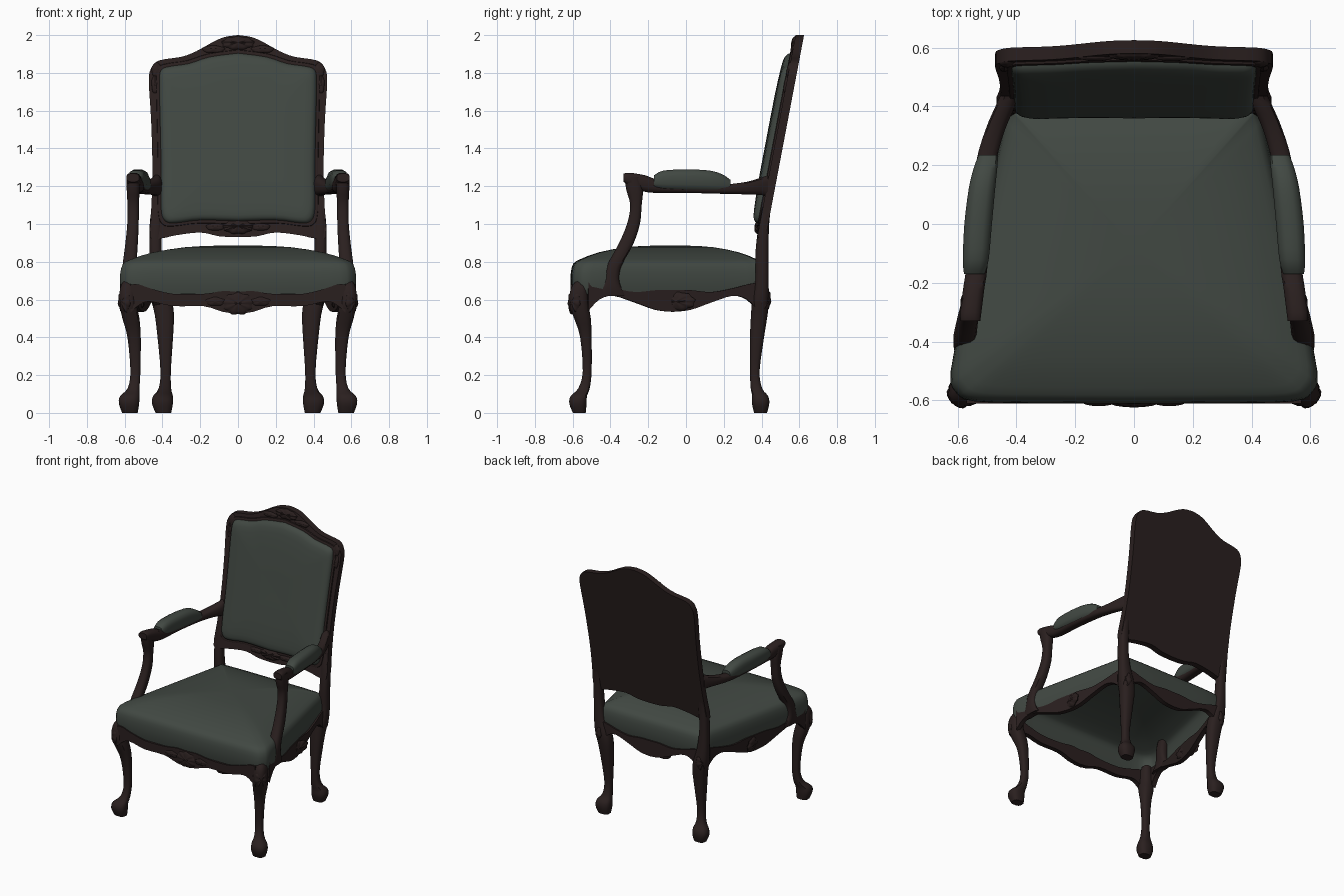
import bpy, bmesh, math
from mathutils import Vector, Matrix

cube = bpy.data.objects.get("Cube")
if cube:
    bpy.data.objects.remove(cube, do_unlink=True)


def material(name, rgb):
    m = bpy.data.materials.new(name)
    m.use_nodes = True
    m.diffuse_color = (*rgb, 1)
    m.node_tree.nodes["Principled BSDF"].inputs["Base Color"].default_value = (*rgb, 1)
    return m


WOOD = material("dark_wood", (0.023, 0.014, 0.0135))
FABRIC = material("grey_green_fabric", (0.053, 0.065, 0.055))
SIDES = (("left", 1), ("right", -1))


def finish(name, bm, mat):
    bmesh.ops.recalc_face_normals(bm, faces=bm.faces)
    mesh = bpy.data.meshes.new(name)
    bm.to_mesh(mesh)
    bm.free()
    mesh.materials.append(mat)
    ob = bpy.data.objects.new(name, mesh)
    bpy.context.collection.objects.link(ob)
    bpy.ops.object.select_all(action='DESELECT')
    ob.select_set(True)
    bpy.context.view_layer.objects.active = ob
    bpy.ops.object.shade_smooth_by_angle(angle=math.radians(40))
    return ob


def smooth(pts, steps=3):
    """Catmull-Rom resampling of tuples of any length."""
    p = [pts[0], *pts, pts[-1]]
    out = []
    for a, b, c, d in zip(p, p[1:], p[2:], p[3:]):
        for i in range(steps):
            t = i / steps
            out.append(tuple(
                (2 * k + (m - j) * t + (2 * j - 5 * k + 4 * m - n) * t * t
                 + (3 * k - j - 3 * m + n) * t ** 3) / 2
                for j, k, m, n in zip(a, b, c, d)))
    return out + [tuple(pts[-1])]


def skin(name, rings, mat, open_start=False):
    """Join closed rings of points and cap the ends with fans."""
    bm = bmesh.new()
    loops = [[bm.verts.new(p) for p in r] for r in rings]
    n = len(loops[0])
    for a, b in zip(loops, loops[1:]):
        for i in range(n):
            j = (i + 1) % n
            bm.faces.new((a[i], a[j], b[j], b[i]))
    for loop in loops[-1:] if open_start else (loops[0], loops[-1]):
        mid = bm.verts.new(sum((v.co for v in loop), Vector()) / n)
        for i in range(n):
            bm.faces.new((loop[i], loop[(i + 1) % n], mid))
    return finish(name, bm, mat)


def limb(name, path, mat, axis='z', sx=1, sides=12):
    """Rounded-square sweep; path rows are x, y, z, half width, half depth."""
    rings = []
    for x, y, z, a, b in smooth(path):
        ring = []
        for i in range(sides):
            t = math.tau * (i + 0.5) / sides
            u, v = (math.copysign(abs(f) ** 0.7, f) for f in (math.cos(t), math.sin(t)))
            off = (a * u, b * v, 0) if axis == 'z' else (a * u, 0, b * v)
            ring.append((sx * (x + off[0]), y + off[1], z + off[2]))
        rings.append(ring)
    return skin(name, rings, mat)


def mirrored(half, steps=3):
    h = smooth(half, steps)
    return h + [(-x, y) for x, y in h[-2:0:-1]]


def layered(name, outline, centre, layers, place, mat, open_start=False):
    """Scaled copies of an outline stacked by depth."""
    cx, cy = centre
    rings = [[place(cx + (x - cx) * s, cy + (y - cy) * s, d) for x, y in outline]
             for s, d in layers]
    return skin(name, rings, mat, open_start)


def rail(name, start, end, half, thick=0.017):
    """Shaped apron; half rows are fraction from the middle, bottom, top."""
    p0, p1 = Vector(start), Vector(end)
    side = (p1 - p0).orthogonal().normalized() * thick
    h = smooth(half)
    rows = [(-t, b, c) for t, b, c in h[:0:-1]] + h
    rings = []
    for t, low, high in rows:
        c = p0.lerp(p1, 0.5 + t / 2)
        o, i = c + side, c - side
        rings.append([(*o, low), (*o, high), (*i, high), (*i, low)])
    return skin(name, rings, WOOD)


def shell(name, loc, size, turn=0, tilt=0, lobes=9):
    """Fluted oval carving facing -y before turning."""
    bm = bmesh.new()
    bmesh.ops.create_uvsphere(bm, u_segments=lobes * 4, v_segments=8, radius=1,
                              matrix=Matrix.Rotation(math.pi / 2, 4, 'X'))
    for v in bm.verts:
        wave = math.cos(lobes * math.atan2(v.co.x, v.co.z))
        v.co.x *= 1 + 0.06 * wave
        v.co.z *= 1 + 0.06 * wave
        v.co.y *= 1 + 0.1 * wave
    bm.transform(Matrix.Translation(loc) @ Matrix.Rotation(turn, 4, 'Z')
                 @ Matrix.Rotation(tilt, 4, 'X') @ Matrix.Diagonal((*size, 1)))
    return finish(name, bm, WOOD)


# Seat cushion, hollow underneath
seat_half = [(0, -0.61), (0.3, -0.608), (0.54, -0.602), (0.605, -0.57), (0.622, -0.5),
             (0.57, -0.25), (0.515, 0), (0.455, 0.27), (0.43, 0.38), (0.39, 0.415), (0, 0.42)]
seat_layers = smooth([(0.985, 0.63), (1, 0.68), (1, 0.74), (0.975, 0.79),
                      (0.9, 0.815), (0.72, 0.85), (0.45, 0.877), (0.2, 0.885), (0.03, 0.887)], 2)
layered("seat_cushion", mirrored(seat_half), (0, -0.08), seat_layers,
        lambda x, y, d: (x, y, d), FABRIC, open_start=True)

# Shaped rails around the seat
front_profile = [(0, 0.525, 0.64), (0.14, 0.535, 0.645), (0.32, 0.565, 0.63), (0.6, 0.565, 0.63),
                 (0.82, 0.59, 0.66), (0.92, 0.57, 0.68), (1, 0.53, 0.68)]
side_profile = [(0, 0.535, 0.65), (0.2, 0.545, 0.65), (0.45, 0.585, 0.64), (0.7, 0.62, 0.66),
                (0.87, 0.6, 0.68), (1, 0.54, 0.69)]
rail("front_rail", (-0.57, -0.594), (0.57, -0.594), front_profile)
rail("back_rail", (-0.4, 0.41), (0.4, 0.41), side_profile)
shell("front_rail_shell", (0, -0.604, 0.58), (0.085, 0.018, 0.06))
for label, s in SIDES:
    rail(label + "_side_rail", (s * 0.607, -0.52), (s * 0.425, 0.38), side_profile)
    shell(label + "_side_rail_shell", (s * 0.522, -0.05, 0.59), (0.1, 0.018, 0.05), s * 1.37)
    shell(label + "_front_rail_leaf", (s * 0.12, -0.606, 0.59), (0.055, 0.012, 0.025), lobes=5)

# Cabriole legs with knee carvings
front_leg = [(0.572, -0.565, 0, 0.042, 0.035), (0.577, -0.572, 0.05, 0.055, 0.047),
             (0.573, -0.567, 0.09, 0.052, 0.044), (0.553, -0.54, 0.13, 0.032, 0.031),
             (0.543, -0.523, 0.22, 0.027, 0.024), (0.55, -0.53, 0.4, 0.036, 0.031),
             (0.567, -0.548, 0.5, 0.046, 0.045), (0.583, -0.568, 0.58, 0.046, 0.052),
             (0.583, -0.565, 0.66, 0.042, 0.045), (0.575, -0.55, 0.7, 0.03, 0.03)]
back_leg = [(0.395, 0.395, 0, 0.042, 0.035), (0.4, 0.395, 0.05, 0.057, 0.047),
            (0.397, 0.392, 0.09, 0.053, 0.043), (0.387, 0.373, 0.13, 0.034, 0.031),
            (0.383, 0.364, 0.22, 0.028, 0.026), (0.385, 0.376, 0.4, 0.042, 0.038),
            (0.39, 0.388, 0.52, 0.052, 0.045), (0.405, 0.395, 0.6, 0.055, 0.045),
            (0.425, 0.402, 0.7, 0.042, 0.036), (0.436, 0.402, 0.85, 0.032, 0.035),
            (0.435, 0.413, 1.0, 0.033, 0.028), (0.43, 0.43, 1.1, 0.025, 0.022)]
for label, s in SIDES:
    limb(label + "_front_leg", front_leg, WOOD, sx=s)
    limb(label + "_back_leg_and_stile", back_leg, WOOD, sx=s)
    shell(label + "_front_knee_shell", (s * 0.602, -0.592, 0.59), (0.042, 0.022, 0.06),
          s * math.pi / 4, lobes=7)
    shell(label + "_back_knee_shell", (s * 0.425, 0.418, 0.6), (0.04, 0.022, 0.06),
          s * math.pi * 0.75, lobes=7)


# Backrest, built on a leaning plane
def lean(x, z, d):
    return (x, 0.39 + 0.19 * (z - 1) - d, z)


TILT = -math.atan(0.19)
board_half = [(0, 0.93), (0.1, 0.935), (0.2, 0.955), (0.33, 0.94), (0.4, 0.925), (0.465, 0.93),
              (0.458, 1.1), (0.453, 1.3), (0.46, 1.55), (0.472, 1.75), (0.462, 1.82),
              (0.42, 1.865), (0.3, 1.885), (0.22, 1.915), (0.13, 1.965), (0.07, 1.99), (0, 2.0)]
pad_half = [(0, 1.015), (0.2, 1.02), (0.33, 1.005), (0.385, 1.015), (0.408, 1.08), (0.408, 1.3),
            (0.413, 1.55), (0.417, 1.75), (0.407, 1.815), (0.36, 1.835), (0.26, 1.85),
            (0.15, 1.885), (0, 1.905)]
board, pad = mirrored(board_half), mirrored(pad_half)
layered("back_frame", board, (0, 1.45), [(1, -0.045), (1, 0)], lean, WOOD)
layered("back_moulding", pad, (0, 1.45),
        [(1.04, -0.002), (1.035, 0.008), (1.015, 0.011), (0.985, 0.008)], lean, WOOD)
layered("back_cushion", pad, (0, 1.45),
        smooth([(1, 0), (0.995, 0.016), (0.96, 0.034), (0.85, 0.044), (0.5, 0.05), (0.1, 0.05)], 2),
        lean, FABRIC)
shell("crest_shell", lean(0, 1.958, 0), (0.085, 0.014, 0.035), 0, TILT)
shell("lower_back_shell", lean(0, 0.985, 0.003), (0.08, 0.02, 0.038), 0, TILT)
for label, s in SIDES:
    for part, x, z, w, h in (("crest_leaf", 0.13, 1.925, 0.06, 0.02),
                             ("shoulder_carving", 0.43, 1.815, 0.028, 0.04),
                             ("stile_leaf", 0.44, 1.74, 0.018, 0.05),
                             ("lower_leaf", 0.12, 0.985, 0.05, 0.02)):
        shell(f"{label}_{part}", lean(s * x, z, 0), (w, 0.011, h), 0, TILT, 5)

# Arms: curved post, armrest and padded top
arm_post = [(0.58, -0.405, 0.62, 0.026, 0.085), (0.585, -0.4, 0.66, 0.028, 0.06),
            (0.582, -0.395, 0.71, 0.032, 0.042),
            (0.575, -0.38, 0.78, 0.037, 0.04), (0.564, -0.32, 0.89, 0.034, 0.04),
            (0.556, -0.278, 1.0, 0.031, 0.035), (0.555, -0.265, 1.1, 0.031, 0.031),
            (0.555, -0.272, 1.18, 0.035, 0.045), (0.555, -0.285, 1.25, 0.036, 0.042)]
armrest = [(0.556, -0.33, 1.245, 0.034, 0.022), (0.555, -0.3, 1.237, 0.037, 0.035),
           (0.545, -0.22, 1.215, 0.037, 0.045), (0.535, -0.15, 1.2, 0.037, 0.036),
           (0.527, 0, 1.19, 0.036, 0.026), (0.505, 0.2, 1.185, 0.035, 0.026),
           (0.472, 0.32, 1.19, 0.034, 0.034), (0.438, 0.4, 1.2, 0.034, 0.048),
           (0.43, 0.435, 1.2, 0.026, 0.06)]
arm_pad = [(0.543, -0.17, 1.225, 0.036, 0.033), (0.538, -0.12, 1.232, 0.045, 0.052),
           (0.53, 0, 1.232, 0.048, 0.058), (0.517, 0.12, 1.228, 0.046, 0.057),
           (0.505, 0.19, 1.218, 0.041, 0.047), (0.495, 0.235, 1.205, 0.034, 0.03)]
for label, s in SIDES:
    limb(label + "_arm_post", arm_post, WOOD, sx=s)
    limb(label + "_armrest", armrest, WOOD, 'y', s)
    limb(label + "_arm_pad", arm_pad, FABRIC, 'y', s)
